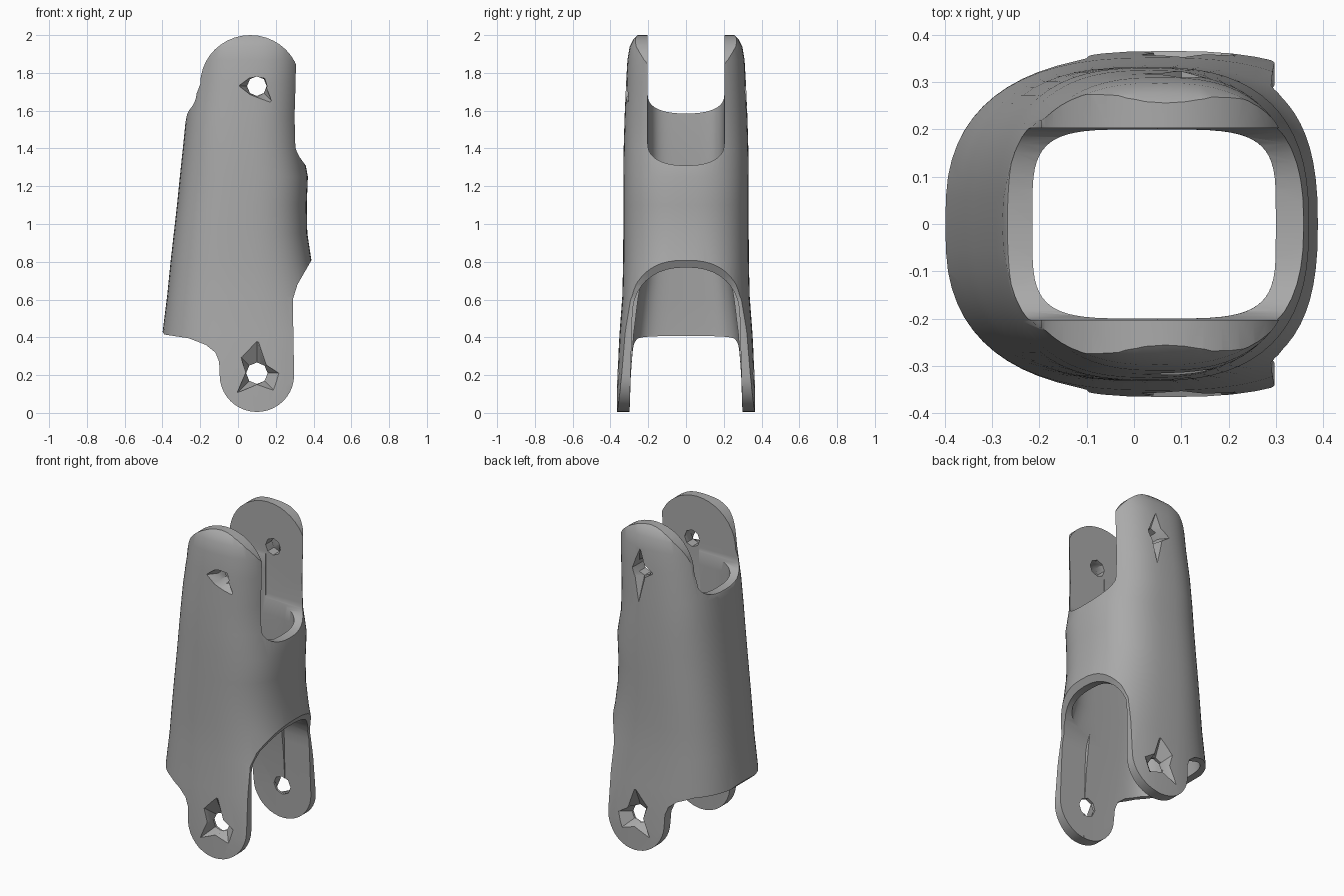
import bpy, bmesh, math

cube = bpy.data.objects.get("Cube")
if cube:
    bpy.data.objects.remove(cube, do_unlink=True)

grey = bpy.data.materials.new("plain grey")
grey.use_nodes = True
grey.diffuse_color = (0.4, 0.4, 0.4, 1)
grey.node_tree.nodes["Principled BSDF"].inputs["Base Color"].default_value = (0.4, 0.4, 0.4, 1)


def skin(name, rings):
    """Closed solid through rings that all have the same point count."""
    bm = bmesh.new()
    loops = [[bm.verts.new(p) for p in ring] for ring in rings]
    n = len(loops[0])
    for a, b in zip(loops, loops[1:]):
        for i in range(n):
            j = (i + 1) % n
            bm.faces.new((a[i], a[j], b[j], b[i]))
    bm.faces.new(loops[0][::-1])
    bm.faces.new(loops[-1])
    bmesh.ops.recalc_face_normals(bm, faces=bm.faces)
    mesh = bpy.data.meshes.new(name)
    bm.to_mesh(mesh)
    bm.free()
    mesh.materials.append(grey)
    obj = bpy.data.objects.new(name, mesh)
    bpy.context.collection.objects.link(obj)
    return obj


def spow(v, e):
    return math.copysign(abs(v) ** e, v)


def section(z, left, right, half_y, power, count=64):
    """Rounded-rectangle cross-section at height z."""
    cx, hx = (left + right) / 2, (right - left) / 2
    turns = [2 * math.pi * i / count for i in range(count)]
    return [(cx + hx * spow(math.cos(t), 2 / power),
             half_y * spow(math.sin(t), 2 / power), z) for t in turns]


def arc(cx, cz, rx, rz, start, end, count=20, power=2):
    out = []
    for i in range(count + 1):
        t = math.radians(start + (end - start) * i / count)
        out.append((cx + rx * spow(math.cos(t), 2 / power),
                    cz + rz * spow(math.sin(t), 2 / power)))
    return out


def combine(target, tool, operation):
    """Apply a boolean, then drop the tool."""
    mod = target.modifiers.new("cut", "BOOLEAN")
    mod.object, mod.operation, mod.solver = tool, operation, "EXACT"
    bpy.context.view_layer.objects.active = target
    bpy.ops.object.modifier_apply(modifier=mod.name)
    bpy.data.objects.remove(tool, do_unlink=True)


# Outer body: z, left, right, half depth
outer = [(-0.05, -0.42, 0.56, 0.365), (0.15, -0.41, 0.55, 0.366), (0.42, -0.4, 0.5, 0.352),
         (0.62, -0.375, 0.43, 0.337), (0.8, -0.357, 0.39, 0.333), (0.95, -0.34, 0.367, 0.332),
         (1.1, -0.323, 0.364, 0.332), (1.25, -0.308, 0.37, 0.332), (1.4, -0.292, 0.342, 0.33),
         (1.57, -0.275, 0.338, 0.325), (1.75, -0.25, 0.345, 0.317), (1.87, -0.24, 0.35, 0.31),
         (1.94, -0.24, 0.35, 0.298), (1.98, -0.24, 0.35, 0.277), (2.02, -0.24, 0.35, 0.235)]
shell = skin("link_shell", [section(*k, 2.6) for k in outer])

# Side outline: rounded upper lugs, stepped sides, rounded lower lugs
outline = arc(0.065, 1.74, 0.265, 0.26, 0, 180)
outline += [(-0.235, 1.65), (-0.27, 1.58), (-0.285, 1.5), (-0.4, 0.43), (-0.39, 0.415)]
outline += [(-0.26, 0.395), (-0.17, 0.36), (-0.12, 0.32), (-0.1, 0.27)]
outline += arc(0.1, 0.2, 0.197, 0.195, 180, 360)
outline += [(0.29, 0.6), (0.315, 0.68), (0.39, 0.81), (0.42, 0.9), (0.42, 1.3), (0.33, 1.42)]
combine(shell, skin("outline_tool", [[(x, y, z) for x, z in outline] for y in (-0.6, 0.6)]),
        "INTERSECT")

# Hollow through the middle
inner = [(-0.1, -0.36, 0.5, 0.302), (0.2, -0.345, 0.45, 0.293), (0.42, -0.335, 0.4, 0.277),
         (0.6, -0.315, 0.35, 0.255), (0.8, -0.295, 0.315, 0.222), (1.0, -0.273, 0.302, 0.204),
         (1.3, -0.243, 0.3, 0.2), (1.58, -0.215, 0.3, 0.2), (2.2, -0.215, 0.3, 0.2)]
combine(shell, skin("hollow_tool", [section(*k, 4.5) for k in inner]), "DIFFERENCE")


def side_slot(profile, x0, x1):
    combine(shell, skin("slot_tool", [[(x, y, z) for y, z in profile] for x in (x0, x1)]),
            "DIFFERENCE")


# Upper fork slot, deeper on the left side, and the lower arch
for floor, rise, x0, x1 in ((1.31, 0.12, 0.05, 0.7), (1.585, 0.1, -0.7, 0.06)):
    side_slot(arc(0, floor + rise, 0.203, rise, 180, 360, power=2.4)
              + [(0.203, 2.2), (-0.203, 2.2)], x0, x1)
side_slot(arc(0, 0.5, 0.285, 0.27, 0, 180, power=2.3) + [(-0.302, -0.1), (0.302, -0.1)], 0.12, 0.7)


def pin_hole(cx, cz, radius, dent, side, surface):
    """Octagonal hole whose outer mouth opens into an uneven sharp dent."""
    turns = [math.radians(45 * i) for i in range(len(dent))]

    def ring(radii, y):
        return [(cx + r * math.cos(t), side * y, cz + r * math.sin(t))
                for r, t in zip(radii, turns)]
    hole = [radius] * len(dent)
    combine(shell, skin("pin_tool", [ring(hole, 0.1), ring(hole, surface - 0.06),
                                     ring(dent, surface), ring(dent, 0.5)]), "DIFFERENCE")


# Pin holes in all four lugs
upper_front = (0.055, 0.06, 0.05, 0.06, 0.1, 0.06, 0.06, 0.14)
upper_back = (0.055, 0.055, 0.16, 0.055, 0.1, 0.055, 0.2, 0.055)
lower = (0.13, 0.07, 0.2, 0.13, 0.06, 0.15, 0.06, 0.13)
pin_hole(0.1, 1.73, 0.052, upper_front, -1, 0.325)
pin_hole(0.1, 1.73, 0.052, upper_back, 1, 0.325)
for side in (-1, 1):
    pin_hole(0.1, 0.21, 0.057, lower, side, 0.367)

# Smooth curved walls, crisp rims
bpy.ops.object.select_all(action="DESELECT")
shell.select_set(True)
bpy.context.view_layer.objects.active = shell
bpy.ops.object.shade_smooth_by_angle(angle=math.radians(35))
